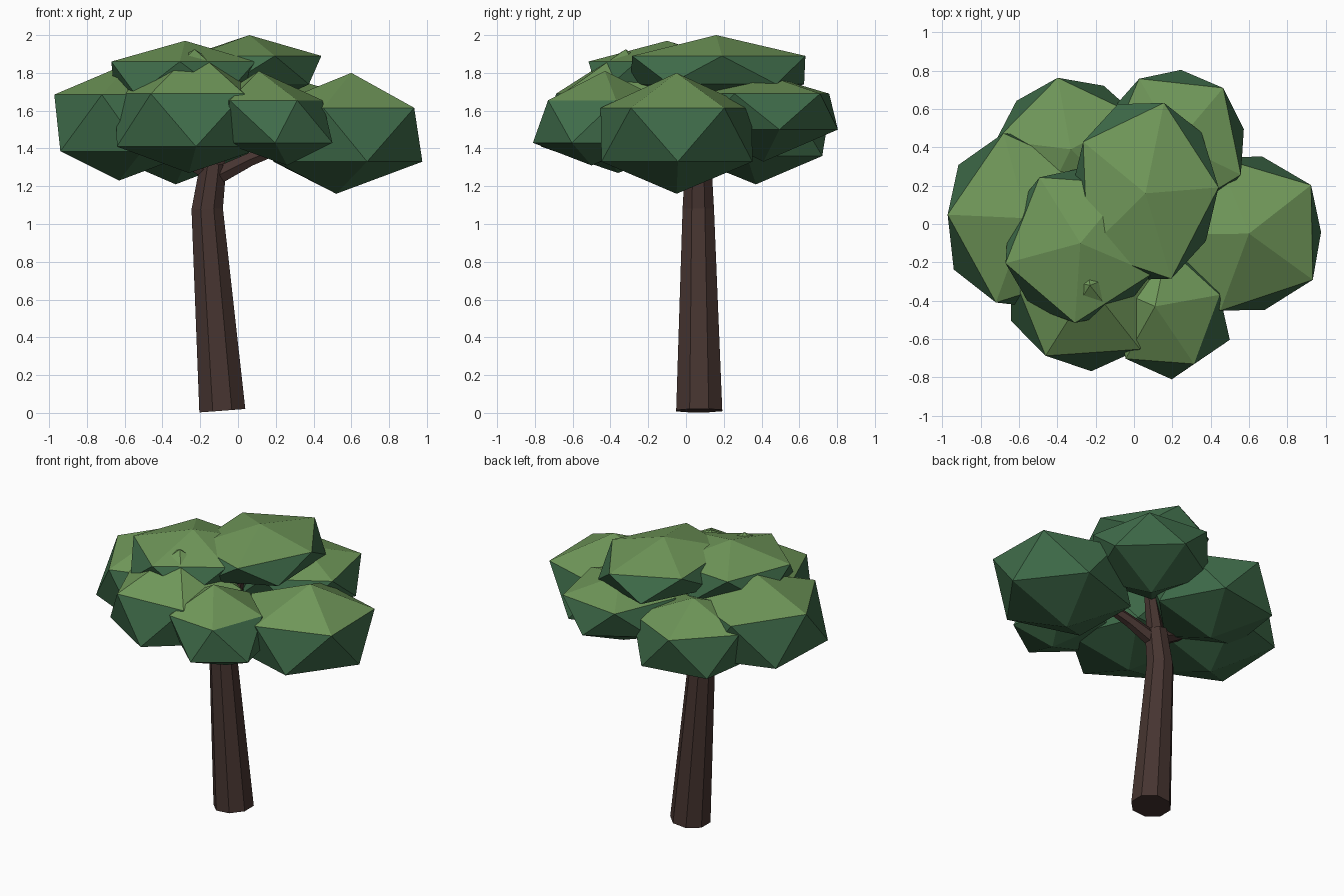
import bpy, bmesh
from math import sin, cos, radians, pi
from mathutils import Vector

if "Cube" in bpy.data.objects:
    bpy.data.objects.remove(bpy.data.objects["Cube"])


def material(name, rgb):
    m = bpy.data.materials.new(name)
    m.diffuse_color = (*rgb, 1)
    m.use_nodes = True
    m.node_tree.nodes["Principled BSDF"].inputs["Base Color"].default_value = m.diffuse_color
    return m


LIGHT = material("leaf_light", (0.16, 0.31, 0.10))
DARK = material("leaf_dark", (0.05, 0.15, 0.068))
BARK = material("bark", (0.062, 0.035, 0.03))


def finish(bm, name, mats):
    bmesh.ops.recalc_face_normals(bm, faces=bm.faces[:])
    mesh = bpy.data.meshes.new(name)
    bm.to_mesh(mesh)
    bm.free()
    for m in mats:
        mesh.materials.append(m)
    ob = bpy.data.objects.new(name, mesh)
    bpy.context.collection.objects.link(ob)
    return ob


def leaf_cluster(name, top, bottom, rx, ry, angle, z_up, z_low):
    """Squashed, skewed icosahedron: two poles and two five-point rings."""
    bm = bmesh.new()
    bmesh.ops.create_icosphere(bm, subdivisions=1, radius=1)
    top, bottom = Vector(top), Vector(bottom)
    c, s = cos(radians(angle)), sin(radians(angle))
    crown = None
    for v in bm.verts:
        x, y, z = v.co
        if z > 0.9:
            v.co = top
            crown = v
        elif z < -0.9:
            v.co = bottom
        else:
            axis = bottom.lerp(top, 0.72 if z > 0 else 0.28)
            v.co = (axis.x + (x * c - y * s) * rx,
                    axis.y + (x * s + y * c) * ry,
                    z_up if z > 0 else z_low)
    for f in bm.faces:
        f.material_index = 0 if crown in f.verts else 1
    return finish(bm, name, [LIGHT, DARK])


def tube(name, path, sides):
    """Tapered low-poly limb through (x, y, z, radius) points."""
    bm = bmesh.new()
    pts = [Vector(p[:3]) for p in path]
    rings = []
    for i, p in enumerate(pts):
        d = (pts[min(i + 1, len(pts) - 1)] - pts[max(i - 1, 0)]).normalized()
        u = d.cross(Vector((0, 1, 0))).normalized()
        w = d.cross(u)
        a = [2 * pi * (k + 0.5) / sides for k in range(sides)]
        rings.append([bm.verts.new(p + path[i][3] * (u * cos(t) + w * sin(t))) for t in a])
    for r0, r1 in zip(rings, rings[1:]):
        for k in range(sides):
            n = (k + 1) % sides
            bm.faces.new((r0[k], r0[n], r1[n], r1[k]))
    bm.faces.new(rings[0])
    bm.faces.new(rings[-1])
    return finish(bm, name, [BARK])


# Trunk with a bend near the crown
tube("trunk", [(-0.083, 0.07, 0.012, 0.132), (-0.163, 0.065, 1.08, 0.09),
               (-0.13, 0.065, 1.32, 0.075)], 8)

# Branches reaching into the leaf clusters
tube("branch_right", [(-0.14, 0.06, 1.24, 0.055), (0.06, 0.03, 1.34, 0.04), (0.36, -0.02, 1.46, 0.03)], 6)
tube("branch_left", [(-0.13, 0.06, 1.26, 0.05), (-0.42, 0.04, 1.42, 0.03)], 6)
tube("branch_top", [(-0.13, 0.065, 1.28, 0.06), (-0.08, 0.08, 1.5, 0.045), (-0.03, 0.1, 1.72, 0.03)], 6)

# Crown: name, top, bottom, x radius, y radius, turn, upper and lower ring heights
for args in [
    ("leaves_right", (0.60, -0.05, 1.80), (0.52, -0.05, 1.16), 0.485, 0.47, 37, 1.615, 1.33),
    ("leaves_top_back", (0.06, 0.16, 2.00), (0.05, 0.18, 1.58), 0.43, 0.54, 3, 1.89, 1.74),
    ("leaves_top_front", (-0.28, -0.10, 1.97), (-0.28, -0.12, 1.54), 0.45, 0.46, -22, 1.86, 1.68),
    ("leaves_left", (-0.56, 0.03, 1.86), (-0.63, 0.01, 1.23), 0.44, 0.52, 33, 1.685, 1.385),
    ("leaves_front", (-0.23, -0.32, 1.925), (-0.26, -0.36, 1.27), 0.47, 0.47, 22, 1.69, 1.41),
    ("leaves_front_right", (0.11, -0.43, 1.81), (0.26, -0.50, 1.31), 0.34, 0.37, 14, 1.655, 1.43),
    ("leaves_back_left", (-0.33, 0.39, 1.76), (-0.33, 0.37, 1.21), 0.44, 0.43, 28, 1.62, 1.36),
    ("leaves_back_right", (0.22, 0.42, 1.79), (0.20, 0.41, 1.33), 0.42, 0.44, 48, 1.69, 1.50),
]:
    leaf_cluster(*args)
